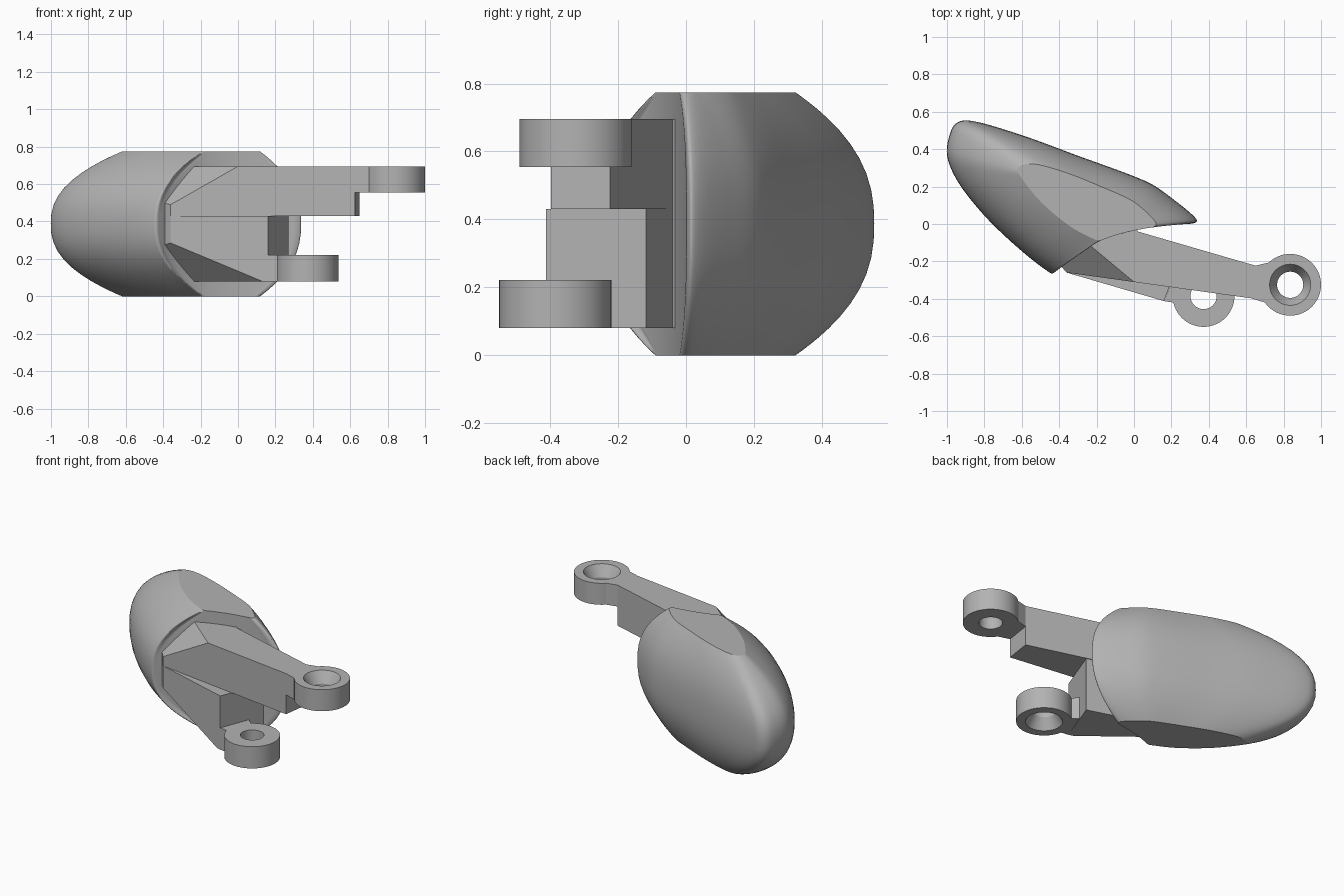
import bpy, bmesh, math
from mathutils import Vector

if "Cube" in bpy.data.objects:
    bpy.data.objects.remove(bpy.data.objects["Cube"], do_unlink=True)

GREY = (0.45, 0.45, 0.45, 1)
mat = bpy.data.materials.new("plain grey")
mat.use_nodes = True
mat.diffuse_color = GREY
bsdf = mat.node_tree.nodes["Principled BSDF"]
bsdf.inputs["Base Color"].default_value = GREY
bsdf.inputs["Roughness"].default_value = 0.6


def finish(bm, name, angle=None):
    bmesh.ops.recalc_face_normals(bm, faces=bm.faces)
    me = bpy.data.meshes.new(name)
    bm.to_mesh(me)
    bm.free()
    me.materials.append(mat)
    if angle:
        me.shade_smooth()
        me.set_sharp_from_angle(angle=math.radians(angle))
    ob = bpy.data.objects.new(name, me)
    bpy.context.collection.objects.link(ob)
    return ob


def bridge(bm, a, b):
    for i in range(len(a)):
        j = (i + 1) % len(a)
        bm.faces.new((a[i], a[j], b[j], b[i]))


def prism(name, outline, z0, z1, cut=None):
    """Extruded outline; cut is three points of a chamfer plane."""
    bm = bmesh.new()
    low, high = ([bm.verts.new((x, y, z)) for x, y in outline] for z in (z0, z1))
    bridge(bm, low, high)
    bm.faces.new(low)
    bm.faces.new(high)
    if cut:
        a, b, c = map(Vector, cut)
        n = (b - a).cross(c - a).normalized()
        if n.dot(Vector((0.3, -0.2, 0.43)) - a) > 0:
            n = -n
        bmesh.ops.bisect_plane(bm, geom=bm.verts[:] + bm.edges[:] + bm.faces[:],
                               plane_co=a, plane_no=n, clear_outer=True)
        bmesh.ops.holes_fill(bm, edges=[e for e in bm.edges if e.is_boundary])
    return finish(bm, name)


def ring(name, centre, z0, z1, sink_top):
    """Hinge eye with a bore countersunk on one side."""
    R, bore, sink, depth = 0.165, 0.07, 0.11, 0.07
    prof = [(R, z0), (R, z1)]
    prof += [(sink, z1), (bore, z1 - depth), (bore, z0)] if sink_top else \
            [(bore, z1), (bore, z0 + depth), (sink, z0)]
    bm = bmesh.new()
    steps = 64
    cols = []
    for k in range(steps):
        a = math.tau * k / steps
        cols.append([bm.verts.new((centre[0] + r * math.cos(a),
                                   centre[1] + r * math.sin(a), z)) for r, z in prof])
    for k in range(steps):
        bridge(bm, cols[k], cols[(k + 1) % steps])
    return finish(bm, name, 25)


def smooth_loop(pts, sub):
    """Closed centripetal spline through the points."""
    out, n = [], len(pts)

    def mix(a, b, ta, tb, t):
        return a + (b - a) * ((t - ta) / (tb - ta))

    for i in range(n):
        p = [pts[(i + k - 1) % n] for k in range(4)]
        t = [0]
        for k in range(3):
            t.append(t[-1] + (p[k + 1] - p[k]).length ** 0.5)
        for s in range(sub):
            u = t[1] + (t[2] - t[1]) * s / sub
            a = [mix(p[k], p[k + 1], t[k], t[k + 1], u) for k in range(3)]
            b = [mix(a[k], a[k + 1], t[k], t[k + 2], u) for k in range(2)]
            out.append(mix(b[0], b[1], t[1], t[2], u))
    return out


# Shell: widest outline at mid height, shrinking to the flat top and bottom
MID = [(-.437, -.265), (-.465, -.25), (-.6, -.145), (-.8, .045), (-.95, .24),
       (-1, .37), (-.988, .47), (-.96, .53), (-.92, .552), (-.85, .548),
       (-.6, .475), (-.3, .365), (0, .255), (.1, .21), (.2, .14),
       (.325, .036), (.337, .015)]
FLAT = [(-.19, -.09), (-.21, -.082), (-.33, -.02), (-.49, .11), (-.59, .23),
        (-.62, .28), (-.61, .308), (-.59, .318), (-.56, .322), (-.5, .315),
        (-.35, .27), (-.2, .21), (-.02, .13), (.03, .095), (.08, .05),
        (.116, .008), (.117, -.006)]
HALF = 0.387


def hollow(x):
    return 0.02 - 0.285 * math.exp(-3.82 * (x + 0.43))


def shell_loop(f):
    pts = [Vector(a).lerp(Vector(b), f) for a, b in zip(MID, FLAT)]
    left, right = -0.415 + 0.245 * f, 0.315 - 0.215 * f
    for s in (1, 0.93, 0.8, 0.6, 0.4, 0.25, 0.12, 0.04, 0):
        x = left + (right - left) * s
        pts.append(Vector((x, hollow(x))))
    return smooth_loop(pts, 6)


bm = bmesh.new()
levels = 12
loops = []
for i in range(-levels, levels + 1):
    t = math.sin(math.pi / 2 * i / levels)
    loops.append([bm.verts.new((p.x, p.y, HALF * (1 + t)))
                  for p in shell_loop(abs(t) ** 2.4)])
for a, b in zip(loops, loops[1:]):
    bridge(bm, a, b)
bm.faces.new(loops[0])
bm.faces.new(loops[-1])
finish(bm, "shell", 18)

# Bracket: long upper arm and short lower block, chamfered towards the shell
ROOT = [(0.02, -0.04), (0, 0), (-0.2, 0), (-0.395, -0.22), (-0.36, -0.26)]
prism("upper_arm", ROOT + [(0.625, -0.397), (0.65, -0.223)], 0.555, 0.695,
      ((-0.36, -0.26, 0.49), (-0.24, -0.11, 0.695), (0, -0.31, 0.695)))
prism("upper_arm_base", ROOT + [(0.625, -0.397), (0.65, -0.223)], 0.43, 0.555,
      ((-0.36, -0.26, 0.49), (-0.24, -0.11, 0.695), (0, -0.31, 0.695)))
prism("lower_block", ROOT + [(0.16, -0.412), (0.27, -0.118)], 0.08, 0.43,
      ((-0.36, -0.26, 0.285), (-0.24, -0.11, 0.08), (0.13, -0.403, 0.08)))

# Hinge eyes and their necks
prism("upper_neck", [(0.625, -0.397), (0.7, -0.42), (0.725, -0.205), (0.65, -0.223)],
      0.555, 0.695)
ring("upper_eye", (0.835, -0.325), 0.555, 0.695, True)
prism("lower_neck", [(0.16, -0.412), (0.21, -0.42), (0.235, -0.45), (0.275, -0.26),
                     (0.235, -0.22)], 0.08, 0.222)
ring("lower_eye", (0.372, -0.385), 0.08, 0.222, False)
